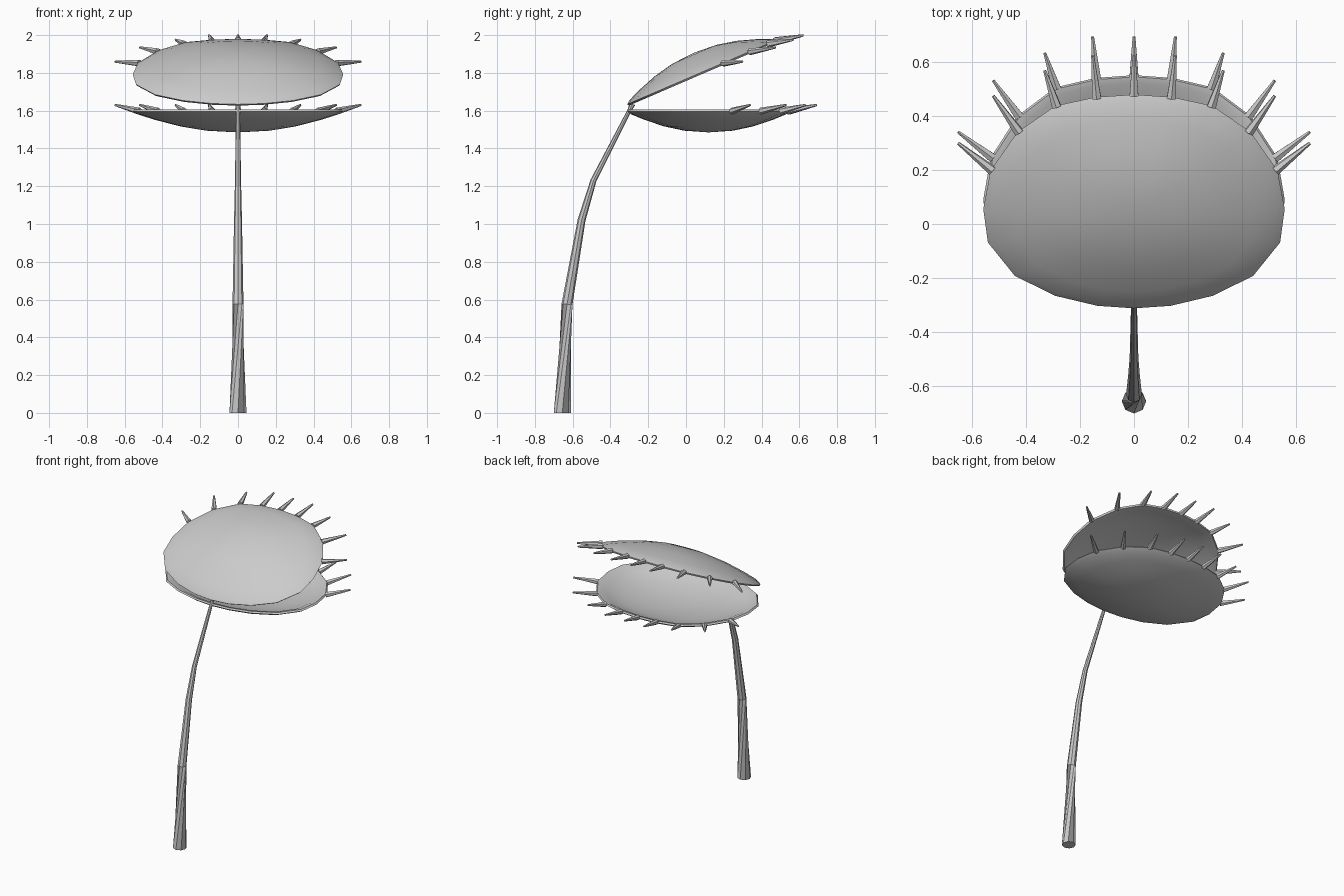
import bpy, bmesh, math
from mathutils import Vector, Matrix

if "Cube" in bpy.data.objects:
    bpy.data.objects.remove(bpy.data.objects["Cube"])

# half outline of a lobe, from the hinge end to the toothed end
HALF = [(0, -.43), (.135, -.42), (.29, -.38), (.44, -.30), (.54, -.165), (.557, -.03),
        (.53, .125), (.43, .28), (.29, .385), (.14, .42), (0, .43)]
OUTLINE = HALF + [(-x, y) for x, y in HALF[-2:0:-1]]
# dish section: (scale of outline, height), outside to rim to inside
SECTION = [(.3, -.106), (.55, -.083), (.8, -.047), (.95, -.02), (1, -.004), (.985, .006),
           (.93, .0), (.85, -.022), (.6, -.058), (.3, -.08)]
# tooth tips matching outline points 6 to 10
TIPS = [(.65, .22), (.52, .41), (.33, .512), (.153, .572), (0, .572)]


def skin(bm, rings, bottom=None, top=None):
    """Join rings of points with quads; close ends by a point or a flat cap."""
    vs = [[bm.verts.new(p) for p in r] for r in rings]
    n = len(vs[0])
    for a, b in zip(vs, vs[1:]):
        for i in range(n):
            bm.faces.new((a[i], a[(i + 1) % n], b[(i + 1) % n], b[i]))
    for ring, pole in ((vs[0], bottom), (vs[-1], top)):
        if pole is None:
            bm.faces.new(ring)
        else:
            c = bm.verts.new(pole)
            for i in range(n):
                bm.faces.new((ring[i], ring[(i + 1) % n], c))


def tube(bm, path, sides):
    """Tapered tube along (point, radius, direction) stations."""
    rings = []
    for p, r, d in path:
        q = Vector(d).to_track_quat('Z', 'X')
        rings.append([Vector(p) + q @ Vector((r * math.cos(t), r * math.sin(t), 0))
                      for t in (2 * math.pi * k / sides for k in range(sides))])
    skin(bm, rings)


def finish(name, bm, matrix=Matrix(), angle=40):
    bm.transform(matrix)
    bmesh.ops.recalc_face_normals(bm, faces=bm.faces)
    me = bpy.data.meshes.new(name)
    bm.to_mesh(me)
    bm.free()
    ob = bpy.data.objects.new(name, me)
    bpy.context.collection.objects.link(ob)
    bpy.ops.object.select_all(action='DESELECT')
    ob.select_set(True)
    bpy.context.view_layer.objects.active = ob
    bpy.ops.object.shade_smooth_by_angle(angle=math.radians(angle))


def lobe(name, matrix):
    # dished leaf
    bm = bmesh.new()
    rings = [[(x * s, y * s, z) for x, y in OUTLINE] for s, z in SECTION]
    skin(bm, rings, (0, 0, -.115), (0, 0, -.087))
    finish(name, bm, matrix, 60)
    # teeth around the free edge
    bm = bmesh.new()
    for (bx, by), (tx, ty) in zip(HALF[6:], TIPS):
        for s in ((1, -1) if tx else (1,)):
            a = Vector((bx * s * .985, by * .985, -.003))
            b = Vector((tx * s, ty, .03))
            tube(bm, [(a, .019, b - a), (b, .006, b - a)], 6)
    finish(name + "_teeth", bm, matrix)


lobe("lower_lobe", Matrix.Translation((0, .12, 1.6)))
lobe("upper_lobe", Matrix.Translation((0, -.31, 1.63)) @ Matrix.Rotation(math.radians(23.3), 4, 'X')
     @ Matrix.Translation((0, .43, 0)) @ Matrix.Diagonal((1, 1, -1, 1)))

# curved tapering stem
bm = bmesh.new()
tube(bm, [((0, -.655, 0), .045, (0, 0, 1)),
          ((0, -.63, .575), .029, (0, .1, 1)),
          ((0, -.553, 1.02), .021, (0, .25, 1)),
          ((0, -.49, 1.23), .016, (0, .42, 1)),
          ((0, -.30, 1.6), .011, (0, .5, 1)),
          ((0, -.283, 1.635), .015, (0, .4, 1))], 8)
finish("stem", bm)
